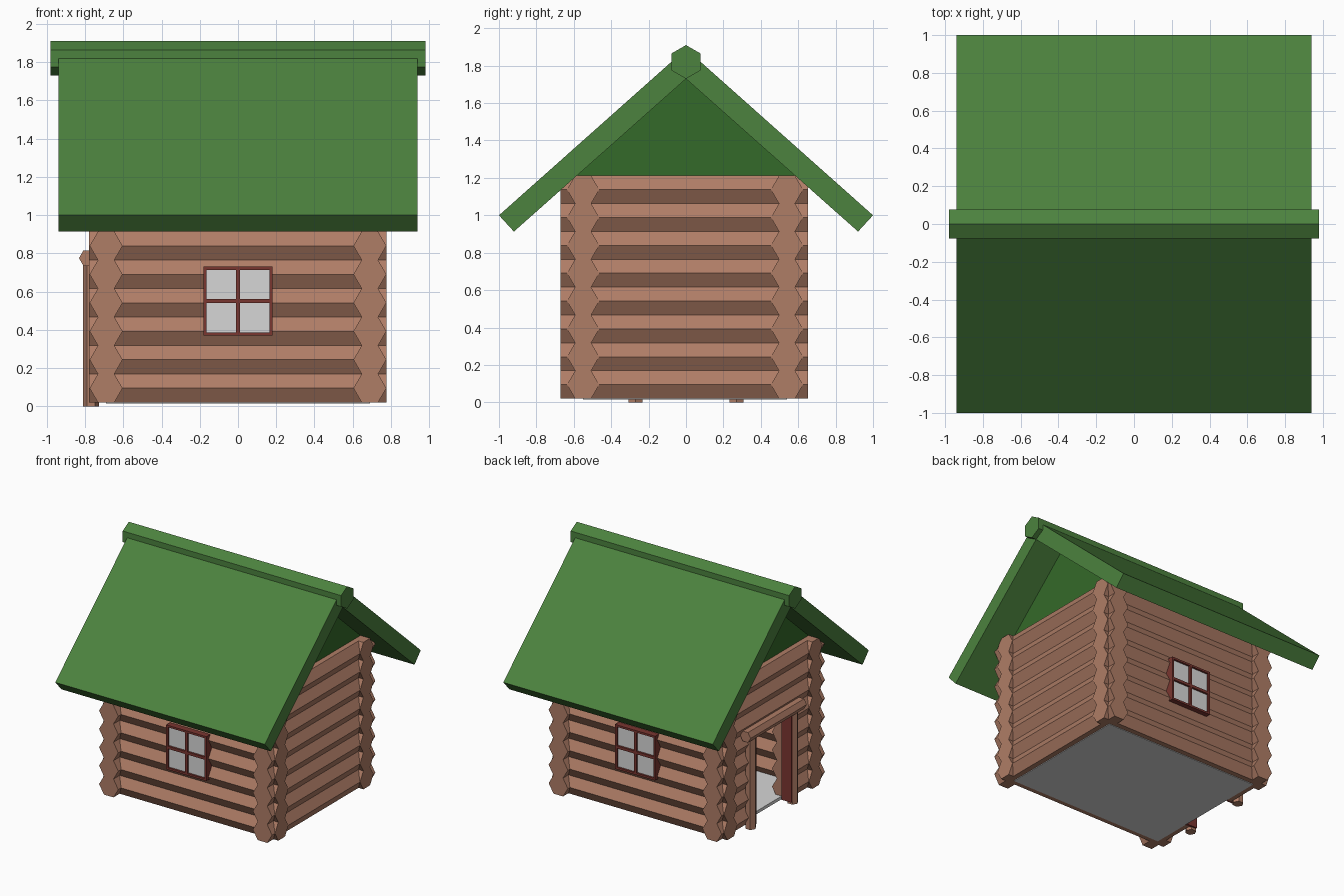
import bpy, bmesh, math

if "Cube" in bpy.data.objects:
    bpy.data.objects.remove(bpy.data.objects["Cube"])

def srgb(r, g, b):
    lin = lambda c: ((c / 255 + 0.055) / 1.055) ** 2.4
    return (lin(r), lin(g), lin(b), 1)

def material(name, rgb):
    m = bpy.data.materials.new(name)
    m.diffuse_color = srgb(*rgb)
    m.use_nodes = True
    m.node_tree.nodes["Principled BSDF"].inputs["Base Color"].default_value = m.diffuse_color
    return m

WOOD = material("log brown", (175, 125, 102))
RED = material("frame dark red", (122, 54, 48))
GREY = material("light grey", (214, 214, 214))
GREEN = material("roof green", (76, 130, 62))
DARK = material("gable green", (52, 106, 41))

def to_object(name, bm, mat):
    bmesh.ops.recalc_face_normals(bm, faces=bm.faces)
    me = bpy.data.meshes.new(name)
    bm.to_mesh(me)
    bm.free()
    me.materials.append(mat)
    ob = bpy.data.objects.new(name, me)
    bpy.context.collection.objects.link(ob)
    return ob

def prism(bm, profile, axis, a, b):
    """Extrude a 2D profile along an axis from a to b."""
    place = {"x": lambda u, v, t: (t, u, v),
             "y": lambda u, v, t: (u, t, v),
             "z": lambda u, v, t: (u, v, t)}[axis]
    rings = [[bm.verts.new(place(u, v, t)) for u, v in profile] for t in (a, b)]
    bm.faces.new(rings[0])
    bm.faces.new(rings[1])
    n = len(profile)
    for i in range(n):
        j = (i + 1) % n
        bm.faces.new((rings[0][i], rings[0][j], rings[1][j], rings[1][i]))

def hexagon(u, v, r, turn=0.0):
    return [(u + r * math.cos(turn + i * math.pi / 3),
             v + r * math.sin(turn + i * math.pi / 3)) for i in range(6)]

def box(bm, x0, x1, y0, y1, z0, z1):
    prism(bm, [(x0, y0), (x1, y0), (x1, y1), (x0, y1)], "z", z0, z1)

R = 0.086                       # log radius
STEP = R * math.sqrt(3)         # log height
WX, WY, CY = 0.69, 0.545, -0.005
Y0, Y1 = -0.672, 0.652          # ends of the side-wall logs
DOOR = 0.24                     # half width of the doorway

# Log walls: eight hexagonal logs per wall, five cut by the doorway
for name, sign in (("front_wall", -1), ("back_wall", 1)):
    bm = bmesh.new()
    for i in range(8):
        z = 0.02 + STEP * (i + 0.5)
        prism(bm, hexagon(CY + sign * WY, z, R), "x", -0.779, 0.777)
    to_object(name, bm, WOOD)
for name, sign in (("left_wall", -1), ("right_wall", 1)):
    bm = bmesh.new()
    for i in range(8):
        profile = hexagon(sign * WX, 0.02 + STEP * (i + 0.5), R)
        if sign < 0 and i < 5:
            prism(bm, profile, "y", Y0, -DOOR)
            prism(bm, profile, "y", DOOR, Y1)
        else:
            prism(bm, profile, "y", Y0, Y1)
    to_object(name, bm, WOOD)

# Floor slab
bm = bmesh.new()
box(bm, -WX, WX, CY - WY, CY + WY, 0.015, 0.04)
to_object("floor", bm, GREY)

# Gable triangles
for name, sign in (("left_gable", -1), ("right_gable", 1)):
    bm = bmesh.new()
    prism(bm, [(-0.6, 1.2), (0.6, 1.2), (0, 1.735)], "x", sign * 0.64, sign * 0.69)
    to_object(name, bm, DARK)

# Roof slabs, mitred under the ridge log
for name, s in (("front_roof", -1), ("back_roof", 1)):
    bm = bmesh.new()
    prism(bm, [(s * 1.0, 1.0), (s * 0.92, 0.913), (0, 1.73), (0, 1.89)], "x", -0.94, 0.94)
    to_object(name, bm, GREEN)
bm = bmesh.new()
prism(bm, hexagon(0, 1.82, 0.09, math.pi / 6), "x", -0.98, 0.98)
to_object("roof_ridge", bm, GREEN)

# Windows: frame with cross bars, pane plate just proud of the logs
for name, s in (("front_window", -1), ("back_window", 1)):
    ya, yb = sorted((CY + s * 0.54, CY + s * 0.658))
    z0, z1, h, t = 0.37, 0.73, 0.18, 0.016
    bm = bmesh.new()
    for x in (-h, h - t):
        box(bm, x, x + t, ya, yb, z0, z1)
    for z in (z0, z1 - t):
        box(bm, -h + t, h - t, ya, yb, z, z + t)
    box(bm, -0.011, 0.011, ya, yb, z0 + t, z1 - t)
    for xa, xb in ((-h + t, -0.011), (0.011, h - t)):
        box(bm, xa, xb, ya, yb, 0.539, 0.561)
    to_object(name + "_frame", bm, RED)
    bm = bmesh.new()
    pa, pb = sorted((CY + s * 0.634, CY + s * 0.642))
    box(bm, -h + 0.005, h - 0.005, pa, pb, z0 + 0.005, z1 - 0.005)
    to_object(name + "_pane", bm, GREY)

# Doorway: dark red lining, two posts and a lintel log
bm = bmesh.new()
for s in (-1, 1):
    ya, yb = sorted((s * 0.222, s * 0.242))
    box(bm, -0.79, -0.70, ya, yb, 0.02, 0.75)
box(bm, -0.79, -0.70, -0.222, 0.222, 0.73, 0.75)
to_object("door_frame", bm, RED)
for name, s in (("door_post_right", -1), ("door_post_left", 1)):
    bm = bmesh.new()
    prism(bm, hexagon(-0.77, s * 0.27, 0.042), "z", 0, 0.74)
    to_object(name, bm, WOOD)
bm = bmesh.new()
prism(bm, hexagon(-0.785, 0.775, 0.047), "y", -0.36, 0.36)
to_object("door_lintel", bm, WOOD)
